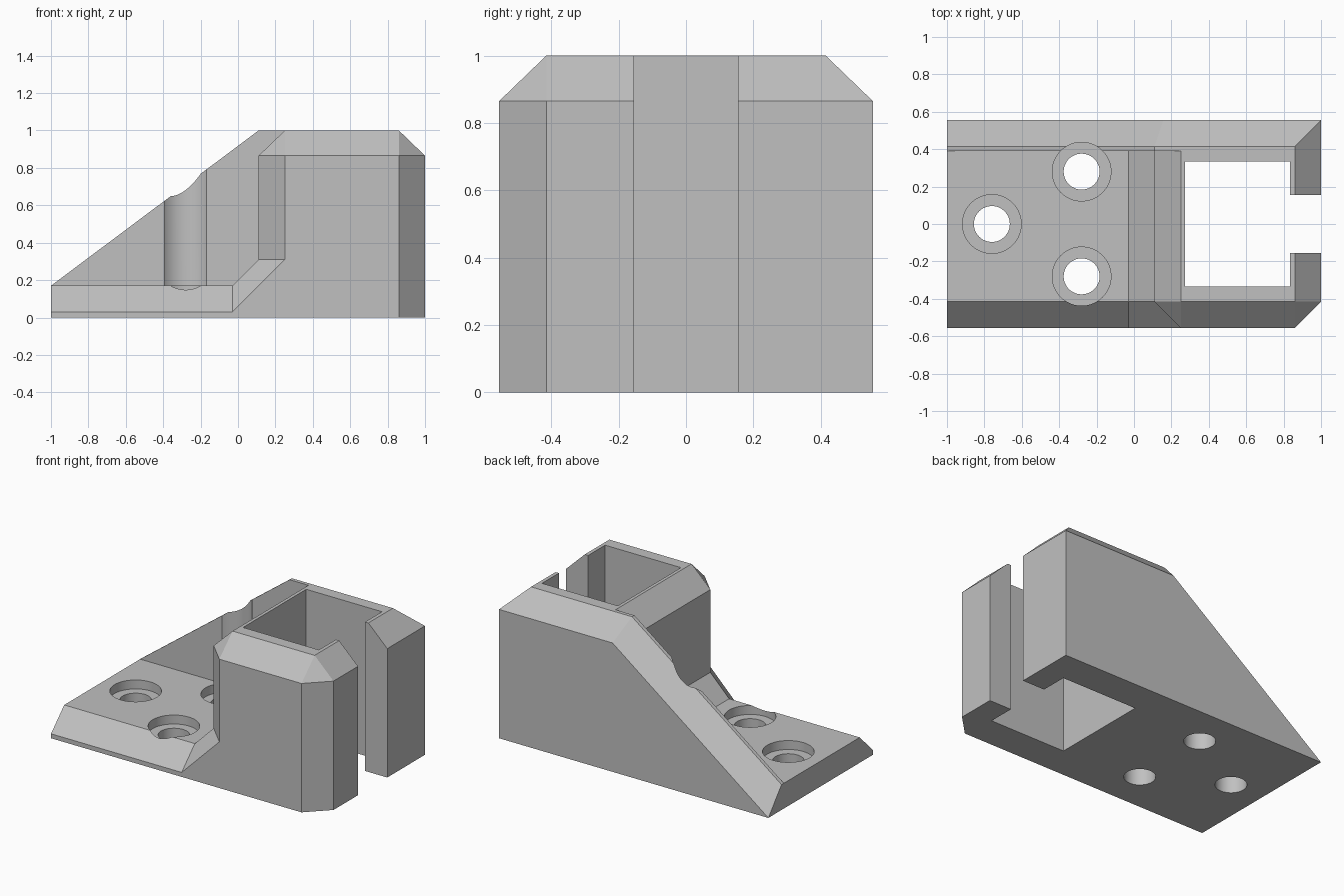
import bpy
import bmesh
import math

cube = bpy.data.objects.get("Cube")
if cube:
    bpy.data.objects.remove(cube)

grey = bpy.data.materials.new("plain_grey")
grey.use_nodes = True
colour = (0.53, 0.53, 0.53, 1)
grey.diffuse_color = colour
grey.node_tree.nodes["Principled BSDF"].inputs["Base Color"].default_value = colour


def finish(name, bm):
    bmesh.ops.recalc_face_normals(bm, faces=bm.faces)
    mesh = bpy.data.meshes.new(name)
    bm.to_mesh(mesh)
    bm.free()
    mesh.materials.append(grey)
    obj = bpy.data.objects.new(name, mesh)
    bpy.context.collection.objects.link(obj)
    return obj


def loft(name, stations):
    """Join matching x-z profiles placed at successive y positions."""
    bm = bmesh.new()
    rings = [[bm.verts.new((x, y, z)) for x, z in pts] for y, pts in stations]
    for a, b in zip(rings, rings[1:]):
        for i in range(len(a)):
            j = (i + 1) % len(a)
            bm.faces.new((a[i], a[j], b[j], b[i]))
    bm.faces.new(rings[0])
    bm.faces.new(rings[-1])
    bmesh.ops.remove_doubles(bm, verts=bm.verts, dist=0.0005)
    return finish(name, bm)


def box(name, x0, x1, y, z0, z1):
    pts = [(x0, z0), (x1, z0), (x1, z1), (x0, z1)]
    return loft(name, [(-y, pts), (y, pts)])


def cylinder(name, x, y, radius, z0, z1):
    bm = bmesh.new()
    bmesh.ops.create_cone(bm, cap_ends=True, segments=64, radius1=radius,
                          radius2=radius, depth=z1 - z0)
    bmesh.ops.translate(bm, verts=bm.verts, vec=(x, y, (z0 + z1) / 2))
    return finish(name, bm)


def combine(target, other, operation):
    mod = target.modifiers.new(operation, "BOOLEAN")
    mod.operation = operation
    mod.solver = "EXACT"
    mod.object = other
    bpy.context.view_layer.objects.active = target
    bpy.ops.object.modifier_apply(modifier=mod.name)
    bpy.data.objects.remove(other)


SIDE, EDGE, WALL = 0.555, 0.415, 0.39   # outer side, chamfer start, wall inner face
LOW = 0.865                             # bottom of the top chamfer

# Base plate and tower, with chamfers closing in on the front side
inner = [(-1, 0), (1, 0), (1, LOW), (0.86, 1), (0.25, 1), (0.11, LOW),
         (0.11, 0.31), (-0.03, 0.17), (-1, 0.17)]
outer = [(-1, 0), (0.86, 0), (0.86, LOW), (0.86, LOW), (0.25, LOW), (0.25, LOW),
         (0.25, 0.31), (-0.03, 0.03), (-1, 0.03)]
body = loft("mounting_bracket", [(-SIDE, outer), (-EDGE, inner), (WALL, inner)])

# Sloping rear wall with a chamfered top edge
crest = [(-1, 0), (1, 0), (1, LOW), (0.86, 1), (0.11, 1), (-1, 0.17)]
back = [(-1, 0), (1, 0), (1, LOW), (1, LOW), (0.157, LOW), (-1, 0)]
wall = loft("rear_wall", [(WALL, crest), (EDGE, crest), (SIDE, back)])
combine(body, wall, "UNION")

# Square socket and its open slot
combine(body, box("socket_cutter", 0.272, 0.835, 0.335, -0.2, 1.2), "DIFFERENCE")
combine(body, box("slot_cutter", 0.8, 1.2, 0.155, -0.2, 1.2), "DIFFERENCE")

# Counterbored screw holes
for x, y in [(-0.76, 0), (-0.28, 0.28), (-0.28, -0.28)]:
    combine(body, cylinder("bore_cutter", x, y, 0.157, 0.11, 1.2), "DIFFERENCE")
    combine(body, cylinder("screw_cutter", x, y, 0.096, -0.2, 0.3), "DIFFERENCE")

# Smooth bores, crisp edges
bpy.ops.object.select_all(action="DESELECT")
body.select_set(True)
bpy.context.view_layer.objects.active = body
bpy.ops.object.shade_smooth_by_angle(angle=math.radians(20))
